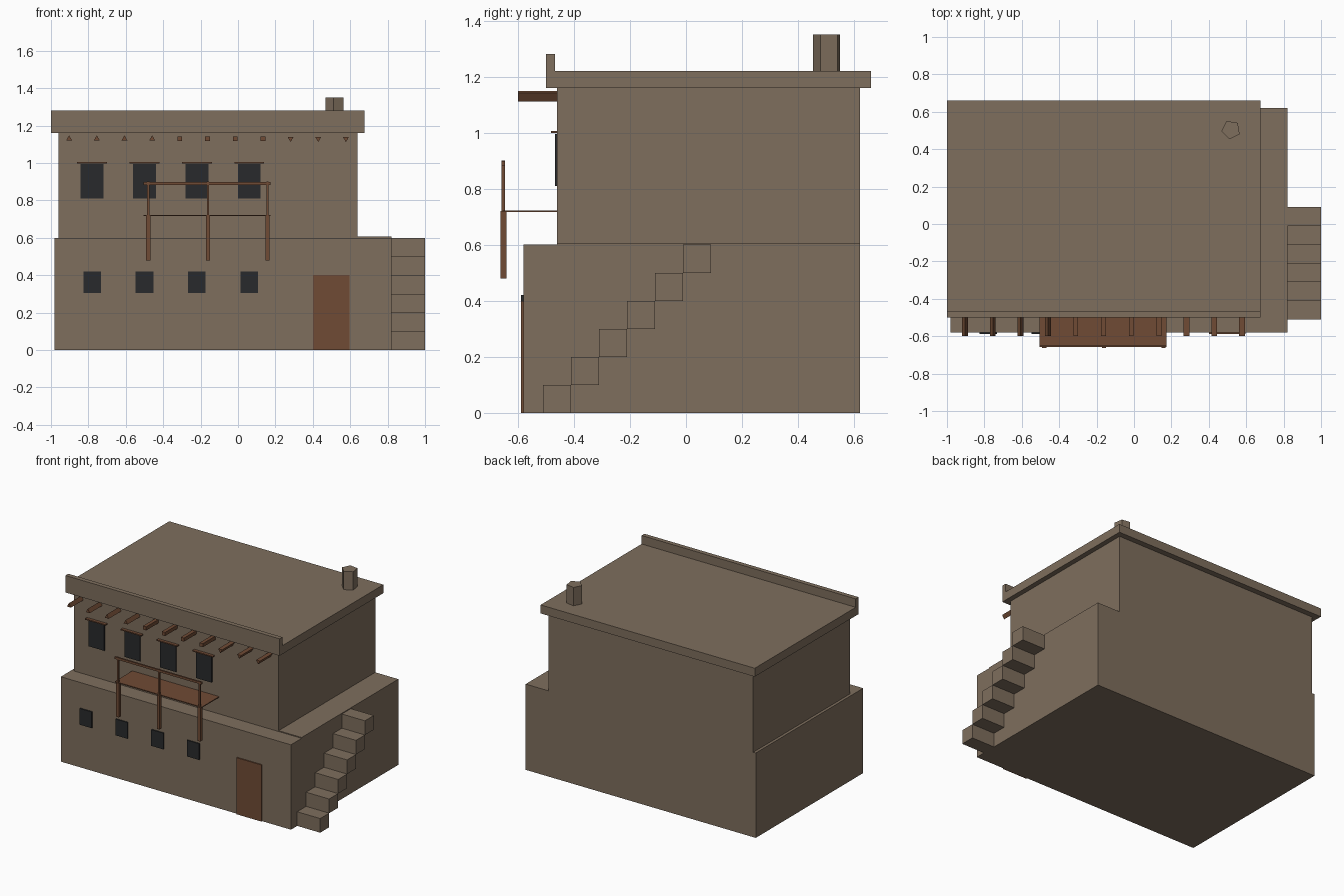
import bpy
import bmesh
import math
from mathutils import Matrix

default = bpy.data.objects.get("Cube")
if default:
    bpy.data.objects.remove(default, do_unlink=True)


def material(name, rgb):
    mat = bpy.data.materials.new(name)
    mat.use_nodes = True
    color = (*rgb, 1.0)
    mat.diffuse_color = color
    mat.node_tree.nodes["Principled BSDF"].inputs["Base Color"].default_value = color
    return mat


ADOBE = material("adobe clay", (0.21, 0.157, 0.11))
WOOD = material("brown wood", (0.16, 0.07, 0.035))
GLASS = material("dark opening", (0.022, 0.023, 0.025))


def finish(name, bm, mat):
    mesh = bpy.data.meshes.new(name)
    bm.to_mesh(mesh)
    bm.free()
    mesh.materials.append(mat)
    obj = bpy.data.objects.new(name, mesh)
    bpy.context.collection.objects.link(obj)
    return obj


def box(name, mat, x, y, z):
    """Box from (min, max) pairs along each axis."""
    bm = bmesh.new()
    bmesh.ops.create_cube(bm, size=1)
    for v in bm.verts:
        v.co = [r[0] + (c + 0.5) * (r[1] - r[0]) for c, r in zip(v.co, (x, y, z))]
    return finish(name, bm, mat)


def prism(name, mat, sides, radius, length, matrix):
    """Flat-sided prism along local z, starting at its base."""
    bm = bmesh.new()
    bmesh.ops.create_cone(bm, cap_ends=True, segments=sides, radius1=radius,
                          radius2=radius, depth=length,
                          matrix=matrix @ Matrix.Translation((0, 0, length / 2)))
    return finish(name, bm, mat)


# Two storeys, roof slab and front parapet
box("ground_floor", ADOBE, (-0.98, 0.82), (-0.58, 0.62), (0, 0.6))
box("upper_floor", ADOBE, (-0.96, 0.64), (-0.46, 0.62), (0.6, 1.16))
box("terrace_floor", ADOBE, (0.64, 0.82), (-0.46, 0.62), (0.6, 0.606))
box("roof_slab", ADOBE, (-1.0, 0.675), (-0.5, 0.66), (1.16, 1.22))
box("roof_parapet", ADOBE, (-1.0, 0.675), (-0.5, -0.468), (1.22, 1.28))

# Five-sided chimney
prism("chimney", ADOBE, 5, 0.052, 0.13,
      Matrix.Translation((0.518, 0.504, 1.22)) @ Matrix.Rotation(math.radians(27), 4, "Z"))

# Outside stair of stepped blocks
for i in range(6):
    y, z = -0.51 + 0.1 * i, 0.1 * i
    box(f"stair_step_{i + 1}", ADOBE, (0.82, 1.0), (y, y + 0.1), (z, z + 0.1))

# Roof beams poking out of the front wall
for i in range(11):
    sides = 4 if 4 <= i <= 7 else 3
    turn = 45 if sides == 4 else (0 if i < 4 else 180)
    aim = (Matrix.Translation((-0.903 + 0.148 * i, -0.46, 1.13))
           @ Matrix.Rotation(math.radians(90), 4, "X")
           @ Matrix.Rotation(math.radians(turn), 4, "Z"))
    prism(f"roof_beam_{i + 1}", WOOD, sides, 0.018, 0.14, aim)

# Windows on both storeys, with lintels above the upper row
for i in range(4):
    x = -0.78 + 0.28 * i
    box(f"upper_window_{i + 1}", GLASS, (x - 0.061, x + 0.061), (-0.468, -0.46), (0.81, 0.995))
    box(f"window_lintel_{i + 1}", WOOD, (x - 0.08, x + 0.08), (-0.482, -0.46), (0.998, 1.006))
    box(f"lower_window_{i + 1}", GLASS, (x - 0.047, x + 0.047), (-0.588, -0.58), (0.305, 0.42))

# Front door
box("door", WOOD, (0.4, 0.595), (-0.588, -0.58), (0, 0.4))

# Balcony: deck, posts and handrail
box("balcony_deck", WOOD, (-0.505, 0.175), (-0.655, -0.46), (0.717, 0.723))
for i, x in enumerate((-0.48, -0.16, 0.158)):
    box(f"balcony_support_{i + 1}", WOOD, (x - 0.011, x + 0.011), (-0.662, -0.64), (0.48, 0.72))
    box(f"balcony_post_{i + 1}", WOOD, (x - 0.006, x + 0.006), (-0.658, -0.646), (0.72, 0.9))
box("balcony_handrail", WOOD, (-0.505, 0.175), (-0.658, -0.646), (0.883, 0.898))
